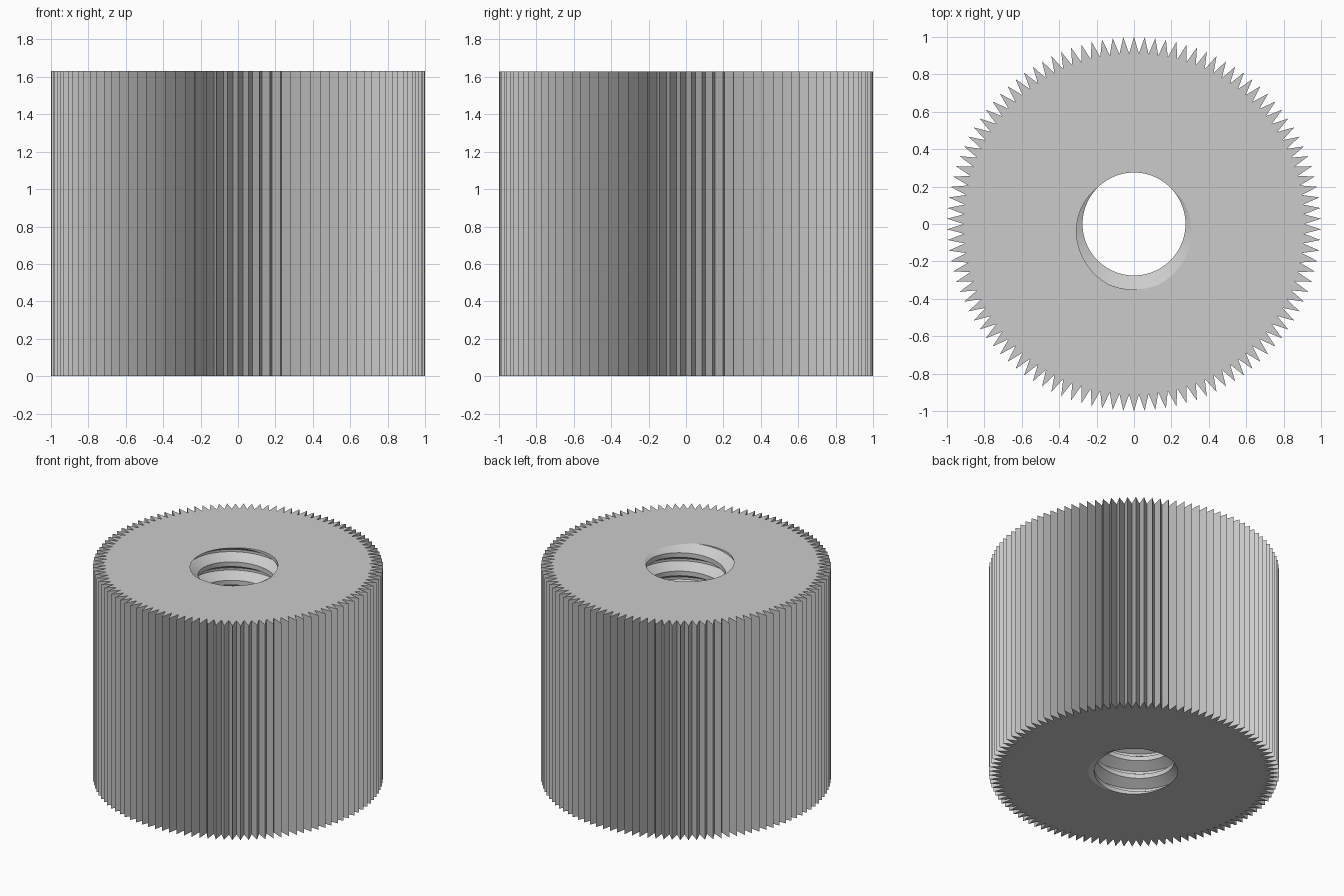
import bpy
import bmesh
from math import cos, sin, pi, tau, radians
from mathutils import Vector

if "Cube" in bpy.data.objects:
    bpy.data.objects.remove(bpy.data.objects["Cube"])

HEIGHT = 1.63
TEETH, TIP_R, ROOT_R = 110, 1.0, 0.91
PITCH, MAJOR_R, MINOR_R = 0.14, 0.35, 0.275
STEPS = 72

bm = bmesh.new()

# Threaded bore: one thread profile swept along a right-handed helix
profile = [(MAJOR_R, -1 / 16), (MAJOR_R, 1 / 16), (MINOR_R, 3 / 8),
           (MINOR_R, 5 / 8), (MAJOR_R, 15 / 16)]
turns = int(HEIGHT / PITCH) + 4
previous = None
for i in range(-(turns - 2) * STEPS, 2 * STEPS + 1):
    angle = -pi / 2 + tau * (i % STEPS) / STEPS
    row = [bm.verts.new((r * cos(angle), r * sin(angle),
                         HEIGHT + PITCH * (i / STEPS + dz))) for r, dz in profile]
    if previous:
        for a in range(len(profile) - 1):
            bm.faces.new((previous[a], previous[a + 1], row[a + 1], row[a]))
    previous = row
bmesh.ops.remove_doubles(bm, verts=bm.verts, dist=1e-5)

# Trim the thread flush with both end faces
for z, direction in ((HEIGHT, 1), (0, -1)):
    bmesh.ops.bisect_plane(bm, geom=bm.verts[:] + bm.edges[:] + bm.faces[:],
                           dist=1e-6, plane_co=(0, 0, z),
                           plane_no=(0, 0, direction), clear_outer=True)

# Toothed outer wall
rings = []
for z in (0, HEIGHT):
    ring = []
    for k in range(2 * TEETH):
        angle = pi / 2 + pi * k / TEETH
        r = ROOT_R if k % 2 else TIP_R
        ring.append(bm.verts.new((r * cos(angle), r * sin(angle), z)))
    rings.append(ring)
low, high = rings
for k in range(2 * TEETH):
    n = (k + 1) % (2 * TEETH)
    bm.faces.new((low[k], low[n], high[n], high[k]))

# Flat end faces between the bore and the teeth
for z, direction in ((0, -1), (HEIGHT, 1)):
    rim = [e for e in bm.edges if e.is_boundary
           and all(abs(v.co.z - z) < 1e-4 for v in e.verts)]
    bmesh.ops.triangle_fill(bm, edges=rim, use_beauty=True,
                            normal=Vector((0, 0, direction)))
bmesh.ops.recalc_face_normals(bm, faces=bm.faces)

mesh = bpy.data.meshes.new("knurled_nut")
bm.to_mesh(mesh)
bm.free()
nut = bpy.data.objects.new("knurled_nut", mesh)
bpy.context.collection.objects.link(nut)

# Plain grey metal
grey = bpy.data.materials.new("light_grey")
grey.use_nodes = True
colour = (0.6, 0.6, 0.6, 1)
grey.diffuse_color = colour
grey.node_tree.nodes["Principled BSDF"].inputs["Base Color"].default_value = colour
mesh.materials.append(grey)

# Smooth the bore while keeping teeth and thread edges crisp
bpy.ops.object.select_all(action="DESELECT")
nut.select_set(True)
bpy.context.view_layer.objects.active = nut
bpy.ops.object.shade_smooth_by_angle(angle=radians(20))
